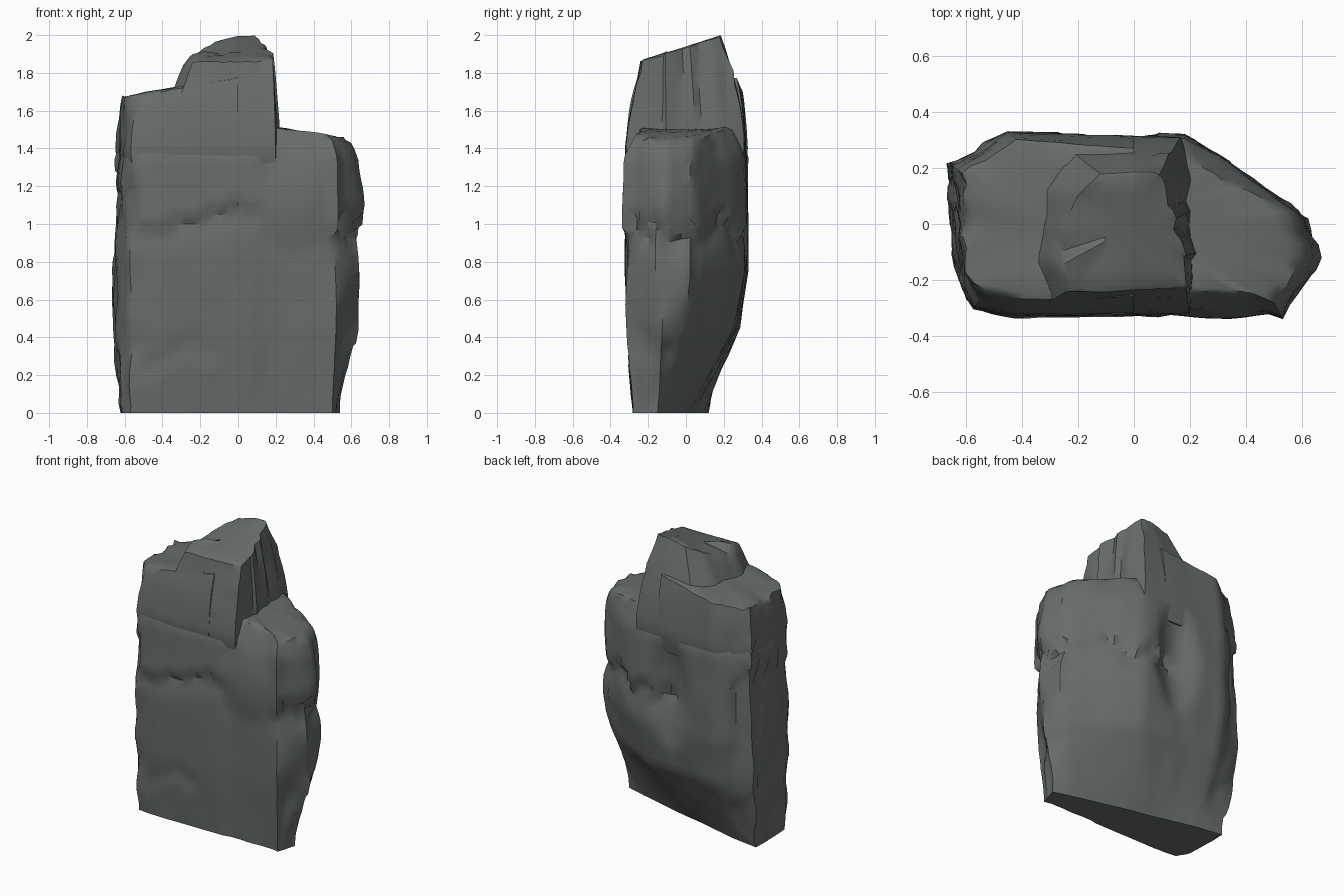
import bpy, bmesh, math, random
from mathutils import Vector, noise

random.seed(4)
cube = bpy.data.objects.get("Cube")
if cube:
    bpy.data.objects.remove(cube)

stone = bpy.data.materials.new("grey_stone")
stone.use_nodes = True
colour = (0.135, 0.152, 0.145, 1)
stone.diffuse_color = colour
stone.node_tree.nodes["Principled BSDF"].inputs["Base Color"].default_value = colour


def resample(low, high, step=0.045):
    """Split matching outlines into the same number of points."""
    pairs = []
    for i in range(len(low)):
        a, b = Vector(low[i - 1]), Vector(low[i])
        c, d = Vector(high[i - 1]), Vector(high[i])
        n = max(1, round(max((b - a).length, (d - c).length) / step))
        pairs += [(a.lerp(b, k / n), c.lerp(d, k / n)) for k in range(n)]
    return pairs


def curve(keys, z):
    """Piecewise linear lookup."""
    for (z0, v0), (z1, v1) in zip(keys, keys[1:]):
        if z <= z1:
            return v0 + (v1 - v0) * max(0, z - z0) / (z1 - z0)
    return keys[-1][1]


def loft(name, low, high, blend, start, rows, roof, swell):
    """Stack rings from one outline to another, ending in an uneven roof."""
    bm = bmesh.new()
    pairs = resample(low, high)
    rings = []
    for r in range(rows + 1):
        f = r / rows
        ring = []
        for a, b in pairs:
            p = a.lerp(b, curve(blend, f))
            z = start + (roof(p.x, p.y) - start) * f
            # push straight out of the front and back, sideways at the ends
            out = Vector((p.x ** 3, p.y ** 3 * 8)).normalized()
            # chipped ends, calm front and back
            end = abs(p.x) > 0.5
            rough = 0.03 if end and f > 0 else 0.006
            jag = noise.noise(Vector((p.x * 9, p.y * 14, z * 4)))
            p = p + out * (swell(p.x, p.y, z) + jag * rough)
            if f > 0:
                z += random.uniform(-1, 1) * rough * 0.6
            ring.append(bm.verts.new((p.x, p.y, z)))
        rings.append(ring)
    centre = sum((v.co for v in rings[-1]), Vector()) / len(pairs)
    for s in (0.93, 0.65, 0.3):
        ring = []
        for v in rings[rows]:
            p = centre.lerp(v.co, s)
            bump = noise.noise(Vector((p.x * 6, p.y * 6, 1))) * 0.015
            ring.append(bm.verts.new((p.x, p.y, roof(p.x, p.y) + bump + 0.006)))
        rings.append(ring)
    for one, two in zip(rings, rings[1:]):
        for i in range(len(one)):
            bm.faces.new((one[i - 1], one[i], two[i], two[i - 1]))
    bm.faces.new(rings[-1])
    bm.faces.new(rings[0][::-1])
    bmesh.ops.recalc_face_normals(bm, faces=bm.faces)
    mesh = bpy.data.meshes.new(name)
    bm.to_mesh(mesh)
    bm.free()
    mesh.materials.append(stone)
    ob = bpy.data.objects.new(name, mesh)
    bpy.context.collection.objects.link(ob)
    bpy.ops.object.select_all(action="DESELECT")
    ob.select_set(True)
    bpy.context.view_layer.objects.active = ob
    bpy.ops.object.shade_smooth_by_angle(angle=math.radians(38))


def ledge(d, depth):
    """Overhang: recessed just below the line, bulging just above it."""
    if d < 0:
        return -depth * max(0, 1 + d / 0.14)
    return depth * 0.4 * max(0, 1 - d / 0.35)


def dome(u, v, height):
    return height * max(0, 1 - u * u - v * v)


def body_swell(x, y, z):
    # the top rim draws in; under the upper blocks it tucks away
    rim = -0.05 * max(0, (z - 1.34) / 0.12) if x > 0.24 else -0.5 * max(0, z - 1.37)
    if y < -0.24 and -0.56 < x < 0.5:  # front: bent crease, side lump, low crease
        line = 1.0 + 0.1 * max(0, 1 - abs(x) / 0.35)
        if x < 0.1:
            rim += ledge(z - line, 0.026)
        else:
            rim += dome((x - 0.3) / 0.24, (z - 1.1) / 0.24, 0.03) - 0.012
        low = 0.32 - 0.6 * abs(x + 0.25)
        return rim + (ledge(low - z, 0.014) if -0.5 < x < -0.1 else 0)
    if x < -0.55:  # left end: narrows above the belly, chipped overhang
        return rim - 0.02 * max(0, min(1, (z - 0.75) * 4)) \
            + ledge(z - 1.22 + 0.04 * math.sin(y * 50), 0.016)
    if x > -0.12:  # right end and back chamfer: hanging plate
        rim += ledge(z - 0.99 - 0.05 * math.sin(x * 40 + y * 30), 0.032)
    if y > 0.1:  # valley beside the rear column
        rim -= dome((x + 0.09) / 0.16, (z - 1.0) / 0.4, 0.075)
    return rim


# Main body: narrow foot leaning out to a wide belly
foot = [(.50, -.28), (.54, -.15), (.40, -.11), (.05, -.02), (-.1, .01), (-.42, .09),
        (-.62, .12), (-.62, -.05), (-.61, -.2), (-.57, -.27), (-.4, -.28), (0, -.28)]
belly = [(.52, -.32), (.65, -.12), (.61, .02), (.30, .24), (.18, .31), (-.45, .33),
         (-.66, .22), (-.65, 0), (-.63, -.2), (-.57, -.30), (-.42, -.325), (0, -.32)]
loft("rock_body", foot, belly, [(0, 0), (.3, .82), (.5, 1), (1, 1)], 0, 30,
     lambda x, y: 1.5 - 0.16 * max(0, x - 0.25), body_swell)


def tuck(x, y, z):
    """Hide the lower edge of an upper block inside the body."""
    return -0.25 * max(0, 1.38 - z)


# Left shoulder: a lower step that grows out of the body
shoulder_low = [(0, -.325), (0, .315), (-.45, .33), (-.645, .21), (-.635, 0),
                (-.62, -.2), (-.57, -.30), (-.42, -.325)]
shoulder_top = [(0, -.26), (0, .27), (-.42, .3), (-.61, .18), (-.605, 0),
                (-.59, -.17), (-.53, -.24), (-.4, -.27)]
loft("left_shoulder", shoulder_low, shoulder_top,
     [(0, 0), (.3, .05), (.6, .3), (.85, .65), (1, 1)],
     1.26, 9, lambda x, y: 1.71 + 0.18 * (x + 0.35), tuck)

# Peak: the tallest block, steep on the right with vertical flutes
peak_low = [(.2, -.325), (.22, -.1), (.2, .05), (.21, .2), (.17, .315),
            (-.3, .325), (-.46, .15), (-.46, -.15), (-.38, -.325)]
peak_top = [(.185, -.235), (.18, -.1), (.14, .02), (.12, .1), (.09, .19),
            (-.12, .18), (-.2, .1), (-.27, -.05), (-.24, -.24)]


def flutes(x, y, z):
    groove = 0.014 * math.sin(y * 55) if x > 0.08 and abs(y) < 0.25 else 0
    return groove + tuck(x, y, z)


loft("peak", peak_low, peak_top,
     [(0, 0), (.25, .04), (.5, .25), (.75, .6), (1, 1)], 1.26, 11,
     lambda x, y: 1.935 + 0.32 * y - 0.25 * max(0, -x) * (y > -0.1), flutes)
